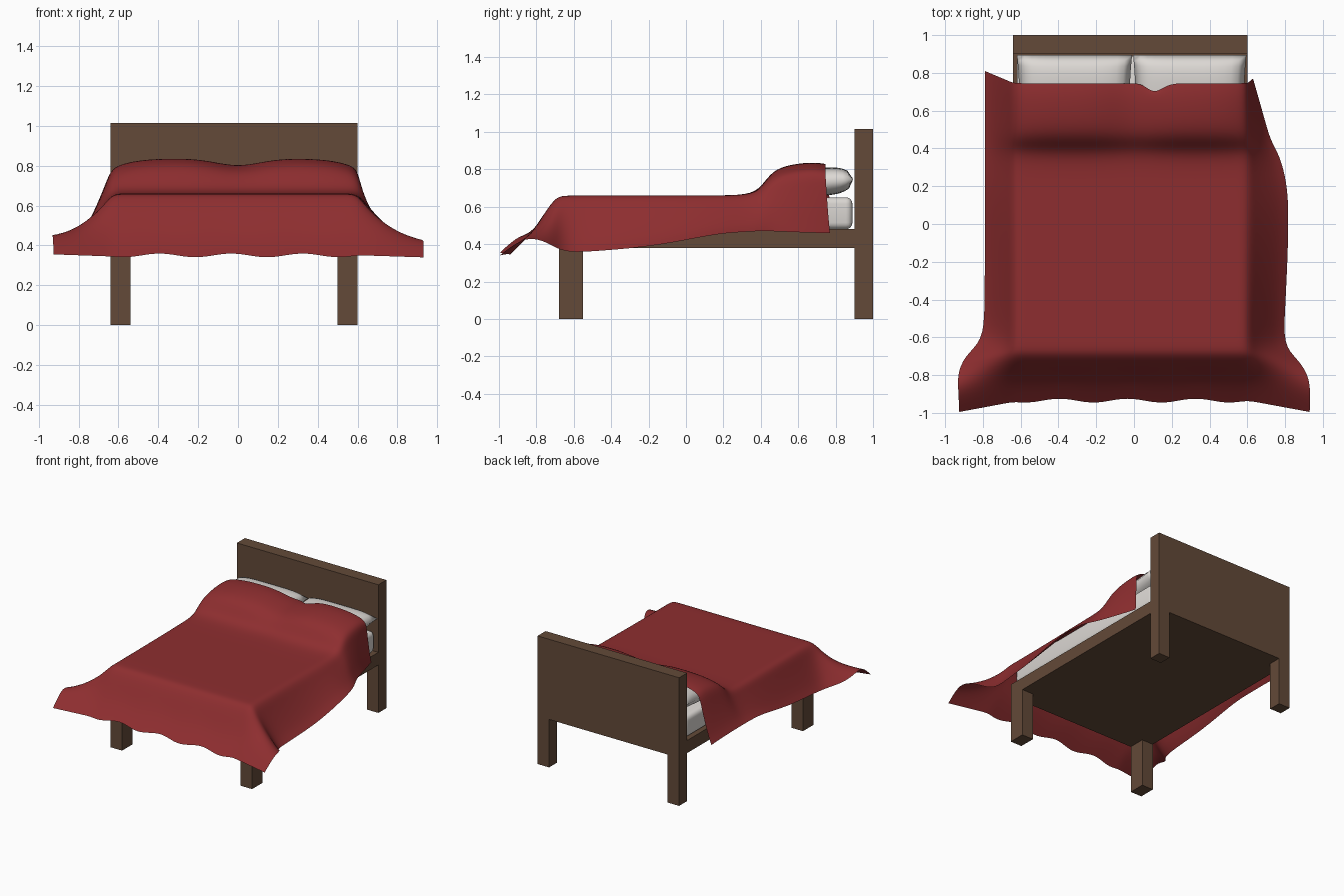
import bpy, bmesh, math
from mathutils import Matrix

if "Cube" in bpy.data.objects:
    bpy.data.objects.remove(bpy.data.objects["Cube"])


def material(name, rgb):
    m = bpy.data.materials.new(name)
    m.diffuse_color = (*rgb, 1)
    m.use_nodes = True
    m.node_tree.nodes["Principled BSDF"].inputs["Base Color"].default_value = m.diffuse_color
    return m


WOOD = material("brown wood", (0.125, 0.068, 0.040))
LINEN = material("white linen", (0.72, 0.69, 0.66))
RED = material("red blanket", (0.27, 0.027, 0.029))


def finish(name, bm, mat):
    me = bpy.data.meshes.new(name)
    bmesh.ops.recalc_face_normals(bm, faces=bm.faces)
    bm.to_mesh(me)
    bm.free()
    me.materials.append(mat)
    ob = bpy.data.objects.new(name, me)
    bpy.context.collection.objects.link(ob)
    return ob


def box(name, x0, x1, y0, y1, z0, z1, mat):
    bm = bmesh.new()
    bmesh.ops.create_cube(bm, size=1)
    for v in bm.verts:
        v.co.x = x1 if v.co.x > 0 else x0
        v.co.y = y1 if v.co.y > 0 else y0
        v.co.z = z1 if v.co.z > 0 else z0
    return finish(name, bm, mat)


def smooth(ob):
    for p in ob.data.polygons:
        p.use_smooth = True


# Wooden frame, legs and headboard
box("bed_frame", -0.64, 0.60, -0.68, 0.90, 0.38, 0.48, WOOD)
box("headboard", -0.64, 0.60, 0.90, 1.00, 0.38, 1.015, WOOD)
for side, x in (("left", -0.64), ("right", 0.50)):
    box("front_leg_" + side, x, x + 0.10, -0.68, -0.55, 0, 0.38, WOOD)
    box("back_leg_" + side, x, x + 0.10, 0.90, 1.00, 0, 0.38, WOOD)

# Mattress with rounded edges
mattress = box("mattress", -0.62, 0.58, -0.66, 0.89, 0.48, 0.65, LINEN)
bev = mattress.modifiers.new("round", 'BEVEL')
bev.width, bev.segments = 0.035, 4
smooth(mattress)


# Pillows: two puffed sheets joined at the seam, tilted up to the headboard
def pillow(name, cx, half_w):
    bm = bmesh.new()
    n = 16
    for sign in (1, -1):
        g = bmesh.ops.create_grid(bm, x_segments=n, y_segments=n, size=1)
        for v in g["verts"]:
            a, b = v.co.x, v.co.y
            puff = (max(0, 1 - a ** 4) * max(0, 1 - b ** 4)) ** 0.5
            v.co.z = sign * 0.075 * puff
            v.co.x = a * half_w * (1 - 0.04 * (1 - b * b))
            v.co.y = b * 0.22
    bmesh.ops.remove_doubles(bm, verts=bm.verts, dist=0.0005)
    bm.transform(Matrix.Translation((cx, 0.675, 0.728)) @ Matrix.Rotation(math.radians(5), 4, 'X'))
    smooth(finish(name, bm, LINEN))


pillow("pillow_left", -0.315, 0.305)
pillow("pillow_right", 0.295, 0.300)

# Blanket stations, head to foot: y, top z, left hem x y z, right hem x y z
ROWS = [
    (0.745, 0.830, -0.79, 0.81, 0.45, 0.63, 0.77, 0.46),
    (0.68, 0.840, -0.79, 0.70, 0.455, 0.65, 0.70, 0.46),
    (0.56, 0.828, -0.79, 0.56, 0.46, 0.69, 0.56, 0.465),
    (0.46, 0.795, -0.79, 0.46, 0.46, 0.72, 0.45, 0.47),
    (0.40, 0.700, -0.79, 0.38, 0.46, 0.76, 0.38, 0.47),
    (0.33, 0.662, -0.79, 0.30, 0.46, 0.79, 0.30, 0.465),
    (0.15, 0.660, -0.79, 0.15, 0.45, 0.82, 0.15, 0.455),
    (-0.15, 0.660, -0.79, -0.15, 0.39, 0.815, -0.15, 0.39),
    (-0.45, 0.660, -0.79, -0.45, 0.37, 0.80, -0.45, 0.365),
    (-0.64, 0.660, -0.80, -0.62, 0.36, 0.79, -0.64, 0.352),
    (-0.695, 0.655, -0.90, -0.70, 0.40, 0.86, -0.71, 0.39),
    (-0.76, 0.560, -0.935, -0.80, 0.45, 0.92, -0.79, 0.43),
    (-0.83, 0.450, -0.93, -0.88, 0.46, 0.935, -0.88, 0.43),
    (-0.935, 0.350, -0.925, -0.995, 0.355, 0.93, -0.995, 0.34),
]
XL, XR, TOP, SIDE = -0.635, 0.60, 20, 5


def blanket_row(i, row):
    y, z, lx, ly, lz, rx, ry, rz = row
    lump = min(1, max(0, (z - 0.66) / 0.16))      # how far over the pillows
    hem = {12: 0.4, 13: 1.0}.get(i, 0)            # waves along the foot hem

    def top(x):
        dip = 0.035 * math.exp(-(x / 0.15) ** 2) + 0.05 * abs((x + 0.018) / 0.62) ** 6
        wave = math.cos(x * 2 * math.pi / 0.36 + 0.6)
        notch = 0.07 * math.exp(-((x - 0.12) / 0.035) ** 2) if i == 0 else 0
        return (x, y - notch + hem * 0.012 * wave, z - lump * dip + hem * 0.011 * wave)

    def drop(edge, start, t):
        fall = 1 - (1 - t) ** (1.25 if i < 10 else 1.0)
        return tuple(s + (e - s) * f for s, e, f in zip(start, edge, (t, t, fall)))

    left = [drop((lx, ly, lz), top(XL), 1 - k / SIDE) for k in range(SIDE)]
    mid = [top(XL + (XR - XL) * k / TOP) for k in range(TOP + 1)]
    right = [drop((rx, ry, rz), top(XR), (k + 1) / SIDE) for k in range(SIDE)]
    return left + mid + right


bm = bmesh.new()
grid = [[bm.verts.new(p) for p in blanket_row(i, r)] for i, r in enumerate(ROWS)]
for a, b in zip(grid, grid[1:]):
    for k in range(len(a) - 1):
        bm.faces.new((a[k], b[k], b[k + 1], a[k + 1]))
blanket = finish("blanket", bm, RED)
if sum(p.normal.z for p in blanket.data.polygons) < 0:
    blanket.data.flip_normals()
sub = blanket.modifiers.new("soft", 'SUBSURF')
sub.levels = sub.render_levels = 2
sub.boundary_smooth = 'PRESERVE_CORNERS'
smooth(blanket)
